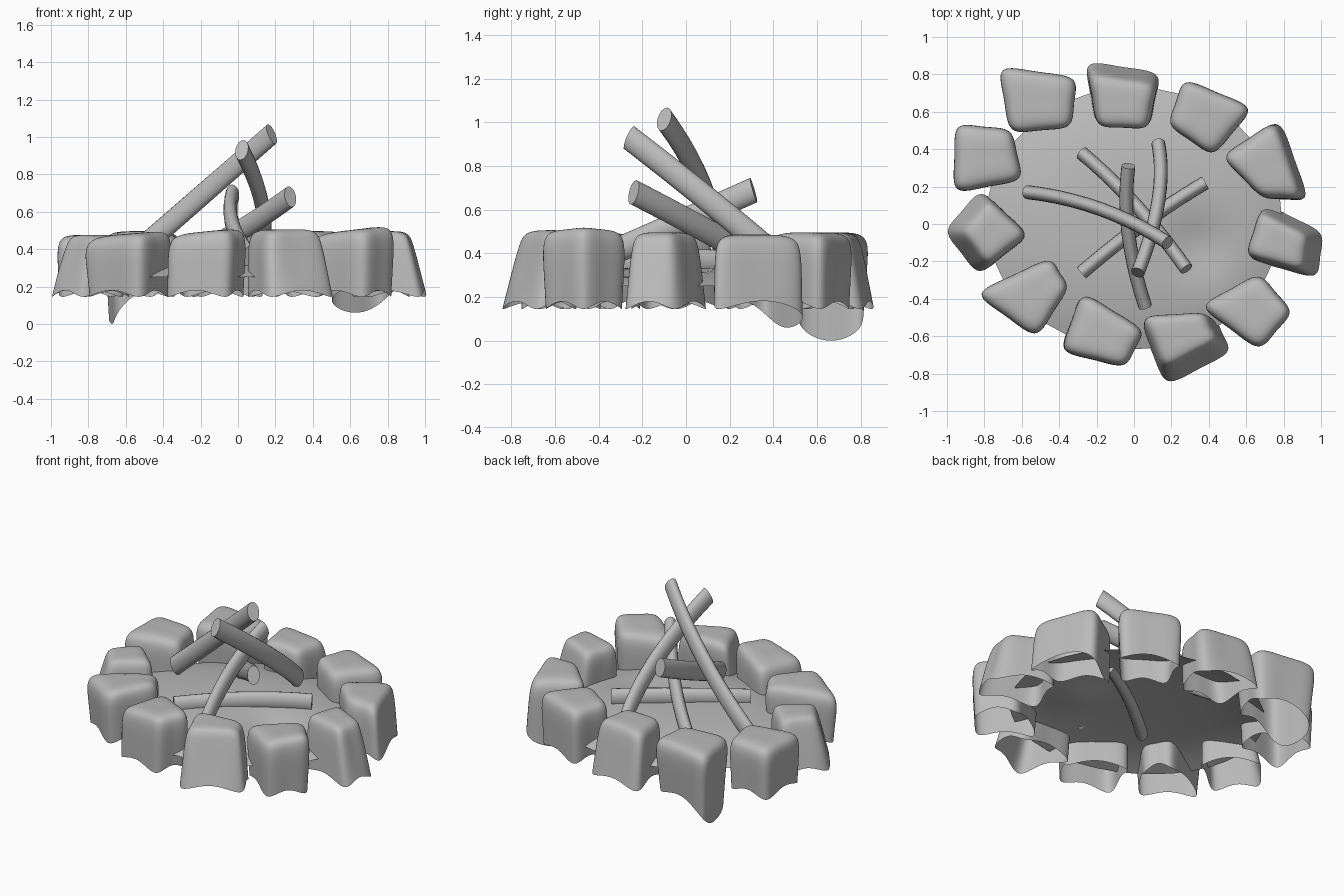
import bpy, math
from mathutils import Vector

cube = bpy.data.objects.get("Cube")
if cube:
    bpy.data.objects.remove(cube, do_unlink=True)

GREY = (0.5, 0.5, 0.5, 1)
stone_grey = bpy.data.materials.new("stone_grey")
stone_grey.use_nodes = True
stone_grey.diffuse_color = GREY
stone_grey.node_tree.nodes["Principled BSDF"].inputs["Base Color"].default_value = GREY


def skin(name, rings, cap_start=False, cap_end=False, tip=None):
    """Bridge equal closed rings into a smooth-shaded object; tip closes the last ring as a fan."""
    n = len(rings[0])
    verts = [p for ring in rings for p in ring]
    faces = []
    for r in range(len(rings) - 1):
        for i in range(n):
            j = (i + 1) % n
            faces.append((r * n + i, r * n + j, (r + 1) * n + j, (r + 1) * n + i))
    last = (len(rings) - 1) * n
    if cap_start:
        faces.append(tuple(reversed(range(n))))
    if cap_end:
        faces.append(tuple(range(last, last + n)))
    if tip is not None:
        verts.append(tip)
        # Quads from each corner keep the subdivided cap clean
        for i in range(0, n, 2):
            faces.append((last + (i - 1) % n, last + i, last + i + 1, len(verts) - 1))
    mesh = bpy.data.meshes.new(name)
    mesh.from_pydata(verts, [], faces)
    mesh.materials.append(stone_grey)
    obj = bpy.data.objects.new(name, mesh)
    bpy.context.collection.objects.link(obj)
    bpy.ops.object.select_all(action="DESELECT")
    obj.select_set(True)
    bpy.context.view_layer.objects.active = obj
    bpy.ops.object.shade_smooth_by_angle(angle=math.radians(50))
    return obj


# Ground: thin, gently domed sheet with a hollow at the front left
def ground_point(r, a):
    x, y = 0.79 * r * math.cos(a), 0.03 + 0.7 * r * math.sin(a)
    hollow = 0.05 * math.exp(-((x - 0.35) ** 2 + (y + 0.12) ** 2) / 0.03)
    return Vector((x, y, 0.25 + 0.09 * (1 - r ** 3) - hollow))


SEGMENTS = 40
skin("ground", [[ground_point(1 - k / 12, math.tau * i / SEGMENTS) for i in range(SEGMENTS)]
                for k in range(12)], cap_end=True)


# Rocks: open-bottomed rounded blocks whose skirts hang lower at the corners
def rock(name, corners, top_z, base, top, lean=(0, 0), tilt=0, hang=None):
    corners = [Vector(c) for c in corners]
    lean = Vector(lean)
    centre = sum(corners, Vector((0, 0))) / 4
    outline = []
    for i, c in enumerate(corners):
        outline += [c, (c + corners[(i + 1) % 4]) / 2]

    def ring(scale, z, upper):
        """One level of the block; upper is 0 at the skirt and 1 at the tilted, leaning top."""
        result = []
        for i, p in enumerate(outline):
            away = (p - centre) * scale * (1.17 if i % 2 == 0 else 1.0)
            q = centre + away + lean * upper
            result.append(Vector((q.x, q.y, z + tilt * away.x * upper)))
        return result

    skirt = ring(base, 0.11, 0)
    for i in range(1, 8, 2):
        skirt[i].z = 0.215
    # One wall may hang down as a rounded flap
    if hang is not None:
        skirt[1].z = hang
        skirt[0].z = skirt[2].z = hang + 0.09
    rings = [skirt, ring((base + top) / 2 + 0.01, 0.3, 0.5), ring(top + 0.02, top_z - 0.055, 1),
             ring(top * 0.84, top_z + 0.01, 1)]
    crown = centre + lean
    obj = skin(name, rings, tip=Vector((crown.x, crown.y, top_z)))
    for poly in obj.data.polygons:
        poly.use_smooth = True
    for edge in obj.data.edges:
        edge.use_edge_sharp = False
    sub = obj.modifiers.new("rounding", "SUBSURF")
    sub.levels = sub.render_levels = 3


ROCKS = [
    # four corners, top height, base scale, top scale, then lean, tilt, flap depth
    ([(-.72, .84), (-.66, .49), (-.34, .52), (-.31, .78)], .49, .86, .99, (0, 0), 0, -.03),
    ([(-.25, .86), (-.2, .55), (.08, .54), (.13, .8)], .49, 1.01, .9, (0, -.04)),
    ([(.27, .77), (.19, .53), (.42, .37), (.63, .62)], .49, .93, .99),
    ([(.78, .56), (.48, .36), (.7, .14), (.93, .13)], .48, .97, .92, (-.02, 0), 0, .03),
    ([(.7, .1), (.61, -.18), (.97, -.28), (1, -.05)], .49, 1.01, .82, (-.04, 0)),
    ([(.67, -.27), (.36, -.44), (.67, -.67), (.84, -.47)], .5, .92, .99, (0, 0), .12),
    ([(.05, -.53), (.18, -.85), (.5, -.68), (.42, -.51)], .5, 1.03, .87, (-.03, .05)),
    ([(-.28, -.37), (-.39, -.68), (-.06, -.76), (.04, -.57)], .49, .97, .98, (.01, 0), .1),
    ([(-.45, -.19), (-.84, -.37), (-.52, -.6), (-.36, -.34)], .48, .92, 1.01, (0, 0), .08),
    ([(-.82, .17), (-1, -.04), (-.83, -.26), (-.57, -.06)], .47, 1.01, .8, (.04, 0)),
    ([(-.95, .53), (-.96, .17), (-.6, .24), (-.66, .5)], .47, .94, .98),
]
for k, spec in enumerate(ROCKS, 1):
    rock(f"ring_rock_{k}", *spec)


# Logs: bent rods with a tall oval section
def log(name, start, middle, end, sides=16, steps=10):
    a, m, b = Vector(start), Vector(middle), Vector(end)
    ctrl = 2 * m - (a + b) / 2
    rings = []
    for k in range(steps + 1):
        t = k / steps
        p = a * (1 - t) ** 2 + ctrl * 2 * t * (1 - t) + b * t * t
        along = ((ctrl - a) * (1 - t) + (b - ctrl) * t).normalized()
        side = along.cross(Vector((0, 0, 1))).normalized()
        up = (side.cross(along) + Vector((0, 0, 0.5))).normalized()
        rings.append([p + side * 0.037 * math.cos(math.tau * i / sides)
                      + up * 0.058 * math.sin(math.tau * i / sides) for i in range(sides)])
    skin(name, rings, cap_start=True, cap_end=True)


log("tall_log", (-.57, .17, .36), (-.18, .08, .7), (.18, -.1, 1.015))
log("steep_log", (.13, .43, .37), (.13, .12, .63), (.02, -.26, .93))
log("back_leaning_log", (.06, -.44, .36), (-.03, -.05, .53), (-.03, .31, .69))
log("lying_log", (-.28, -.26, .34), (.06, .01, .36), (.38, .22, .35))
log("front_leaning_log", (-.28, .38, .34), (.01, .1, .5), (.28, -.24, .68))
